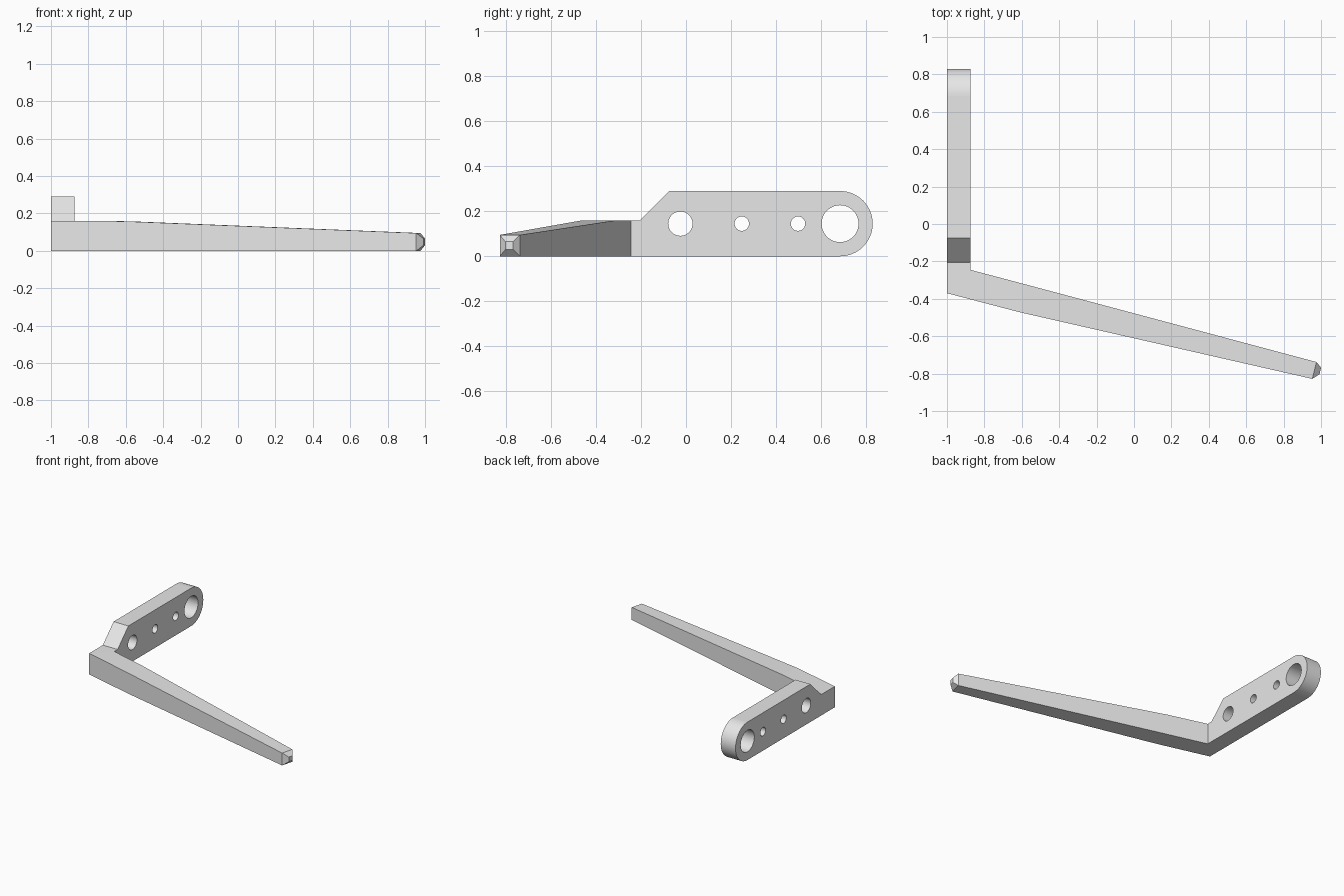
import bpy, bmesh, math

cube = bpy.data.objects.get("Cube")
if cube:
    bpy.data.objects.remove(cube)

# Plain grey material
grey = bpy.data.materials.new("plain_grey")
grey.use_nodes = True
color = (0.8, 0.8, 0.8, 1)
grey.diffuse_color = color
grey.node_tree.nodes["Principled BSDF"].inputs["Base Color"].default_value = color

LEFT, RIGHT = -1.0, -0.875      # plate thickness along x
MID, RADIUS, END = 0.145, 0.145, 0.685

bm = bmesh.new()


def bridge(a, b):
    """Join two matching loops of vertices with quads."""
    n = len(a)
    return [bm.faces.new((a[i], a[(i + 1) % n], b[(i + 1) % n], b[i])) for i in range(n)]


def plate_side(x, y_corner):
    """Plate outline with a rounded far end; the corner end is mitred."""
    pts = [(y_corner, 0), (y_corner, 0.16), (-0.205, 0.16), (-0.075, 0.29)]
    for i in range(33):
        a = math.pi / 2 - math.pi * i / 32
        pts.append((END + RADIUS * math.cos(a), MID + RADIUS * math.sin(a)))
    return [bm.verts.new((x, y, z)) for y, z in pts]


# Upright plate, left open at the mitre where the arm joins
outer = plate_side(LEFT, -0.37)
inner = plate_side(RIGHT, -0.245)
bm.faces.new(outer)
bm.faces.new(inner)
bm.faces.remove(bridge(outer, inner)[0])


def section(front, back, low, high):
    """Four-cornered cross-section of the arm."""
    return [bm.verts.new((*p, z)) for p, z in
            ((front, low), (front, high), (back, high), (back, low))]


# Tapering arm with a chamfered tip
loop = [outer[0], outer[1], inner[1], inner[0]]
for args in (((-0.61, -0.472), (-0.58, -0.323), 0, 0.158),
             ((0.953, -0.828), (0.976, -0.738), 0, 0.095),
             ((0.992, -0.803), (1.0, -0.768), 0.03, 0.065)):
    new = section(*args)
    bridge(loop, new)
    loop = new
bm.faces.new(loop)
bmesh.ops.recalc_face_normals(bm, faces=bm.faces)

mesh = bpy.data.meshes.new("bracket_arm")
bm.to_mesh(mesh)
bm.free()
mesh.materials.append(grey)
body = bpy.data.objects.new("bracket_arm", mesh)
bpy.context.collection.objects.link(body)

# Round holes through the plate
for y, r in ((-0.025, 0.054), (0.248, 0.032), (0.498, 0.032), (END, 0.082)):
    bpy.ops.mesh.primitive_cylinder_add(vertices=48, radius=r, depth=0.4,
                                        location=((LEFT + RIGHT) / 2, y, MID),
                                        rotation=(0, math.pi / 2, 0))
    cutter = bpy.context.object
    cutter.name = "hole_cutter"
    cutter.hide_render = True
    cutter.data.materials.append(grey)
    mod = body.modifiers.new("hole", "BOOLEAN")
    mod.operation = "DIFFERENCE"
    mod.solver = "EXACT"
    mod.object = cutter
    bpy.context.view_layer.objects.active = body
    bpy.ops.object.modifier_apply(modifier=mod.name)
    bpy.data.objects.remove(cutter)

# Smooth the round walls, keep the flat sides flat
bpy.ops.object.select_all(action="DESELECT")
body.select_set(True)
bpy.context.view_layer.objects.active = body
bpy.ops.object.shade_smooth_by_angle(angle=math.radians(30))
for p in body.data.polygons:
    p.use_smooth = p.center.y > -0.1 and p.area < 0.005
